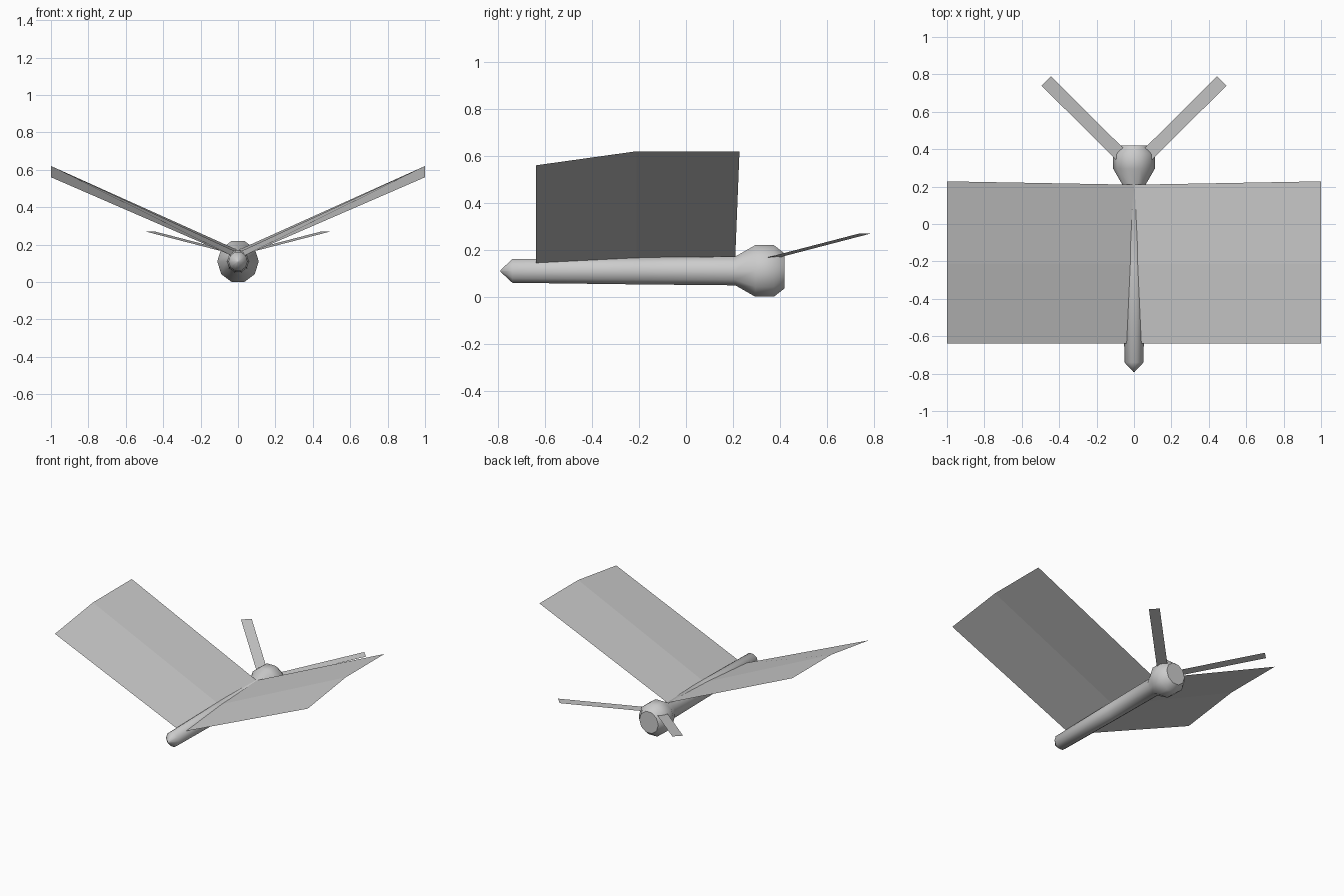
import bpy, bmesh, math

if "Cube" in bpy.data.objects:
    bpy.data.objects.remove(bpy.data.objects["Cube"])


def make_object(name, verts, faces, mirror=False):
    mesh = bpy.data.meshes.new(name)
    mesh.from_pydata(verts, [], faces)
    bm = bmesh.new()
    bm.from_mesh(mesh)
    bmesh.ops.recalc_face_normals(bm, faces=bm.faces)
    bm.to_mesh(mesh)
    bm.free()
    obj = bpy.data.objects.new(name, mesh)
    bpy.context.collection.objects.link(obj)
    if mirror:
        mod = obj.modifiers.new("mirror", "MIRROR")
        mod.use_mirror_merge = False
    return obj


def lathe_y(name, profile, sides=10, zc=0.11):
    """Rings of (y, radius) around the y axis, capped at both ends."""
    verts, faces = [], []
    for y, r in profile:
        for i in range(sides):
            a = 2 * math.pi * i / sides
            verts.append((r * math.cos(a), y, zc + 1.04 * r * math.sin(a)))
    for k in range(len(profile) - 1):
        for i in range(sides):
            j = (i + 1) % sides
            faces.append((k * sides + i, k * sides + j,
                          (k + 1) * sides + j, (k + 1) * sides + i))
    faces.append(tuple(range(sides)))
    faces.append(tuple(range(len(verts) - sides, len(verts))))
    return make_object(name, verts, faces)


# body: tapered abdomen, widening into a blunt head
body = lathe_y("body", [(-0.79, 0.004), (-0.74, 0.051), (-0.21, 0.058),
                        (0.21, 0.062), (0.295, 0.111), (0.375, 0.111),
                        (0.42, 0.075)])
bpy.context.view_layer.objects.active = body
body.select_set(True)
bpy.ops.object.shade_smooth_by_angle(angle=math.radians(50))

# wings: thin sheets folded once across the chord
root = [(0, -0.64, 0.126), (0, -0.21, 0.157), (0, 0.21, 0.17)]
tip = [(1, -0.64, 0.56), (1, -0.21, 0.62), (1, 0.228, 0.62)]
make_object("wings", root + tip, [(0, 3, 4, 1), (1, 4, 5, 2)], mirror=True)

# antennae: flat strips rising forward and outward from the head
w = 0.025
strip = []
for x, y, z in [(0.072, 0.37, 0.167), (0.47, 0.765, 0.27)]:
    strip += [(x - w, y + w, z), (x + w, y - w, z)]
make_object("antennae", strip, [(0, 1, 3, 2)], mirror=True)
